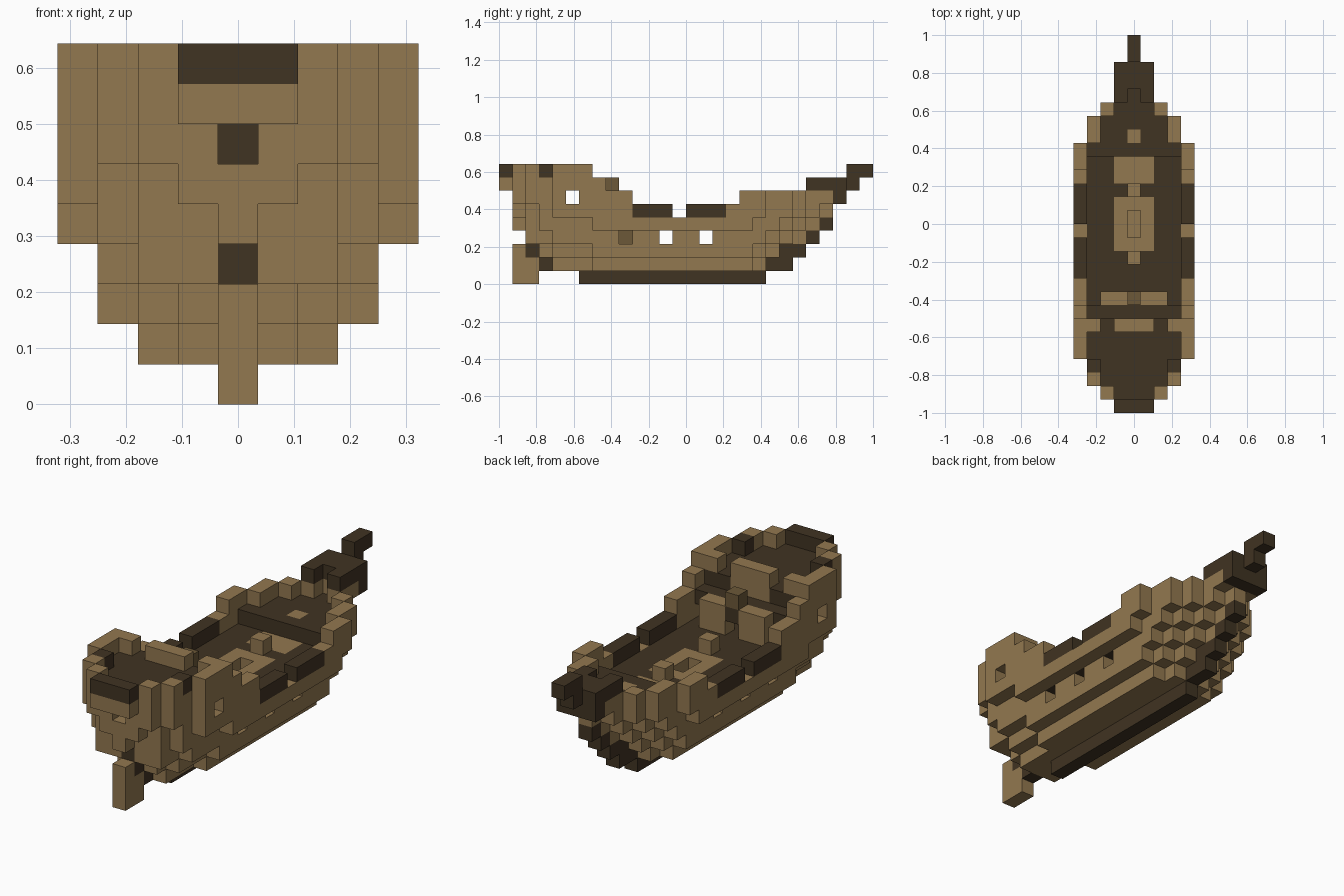
import bpy
import bmesh

if "Cube" in bpy.data.objects:
    bpy.data.objects.remove(bpy.data.objects["Cube"], do_unlink=True)

U = 2 / 28  # edge length of one block


def material(name, rgb):
    m = bpy.data.materials.new(name)
    m.use_nodes = True
    m.diffuse_color = (*rgb, 1)
    m.node_tree.nodes["Principled BSDF"].inputs["Base Color"].default_value = (*rgb, 1)
    return m


TAN = material("light_wood", (0.29, 0.188, 0.08))
DARK = material("dark_wood", (0.051, 0.033, 0.016))
MID = material("medium_wood", (0.15, 0.098, 0.04))

cells = {}  # block position -> part name


def fill(part, xs, j, k):
    """Fill blocks, mirrored in x; xs, j and k are inclusive ranges."""
    for x in range(xs[0], xs[1] + 1):
        for y in range(j[0], j[1] + 1):
            for z in range(k[0], k[1] + 1):
                cells[x, y, z] = cells[-x, y, z] = part


def cut(xs, j, k):
    for x in range(xs[0], xs[1] + 1):
        for y in range(j[0], j[1] + 1):
            for z in range(k[0], k[1] + 1):
                for side in (x, -x):
                    cells.pop((side, y, z), None)


# Hull outline: for each layer, the lengthwise span of each column out from the middle
upper = [(1, 24), (1, 24), (1, 22), (2, 21), (4, 19)]
outline = {
    1: [(4, 19), (4, 19), (7, 18)],
    2: [(3, 20), (3, 20), (4, 19), (7, 18)],
    3: [(2, 22), (2, 21), (2, 20), (4, 19)],
    4: [(1, 23), (2, 22), (2, 21), (3, 20), (7, 18)],
    5: [(1, 24), (1, 23), (2, 22), (3, 21), (4, 19)],
    6: upper, 7: upper, 8: upper,
}


def inside(x, y, z):
    spans = outline.get(z, [])
    return abs(x) < len(spans) and spans[abs(x)][0] <= y <= spans[abs(x)][1]


def is_shell(x, y, z):
    ring = [(x + 1, y, z), (x - 1, y, z), (x, y + 1, z), (x, y - 1, z), (x, y, z - 1)]
    return not all(inside(*c) for c in ring)


def walled(x, y, z):
    """Length of the bulwarks on each layer."""
    if z == 5:
        return y < 10 or y > 16
    if z == 6:
        return y < 10 or y > 17
    return y <= {7: 7, 8: 6}.get(z, 99)


# Hull shell and decks
for z in outline:
    for x in range(-4, 5):
        for y in range(28):
            if not inside(x, y, z):
                continue
            if is_shell(x, y, z):
                if walled(x, y, z):
                    cells[x, y, z] = "hull"
            elif z == 4:
                cells[x, y, z] = "main_deck"
            elif z == 5 and y >= 19:
                cells[x, y, z] = "fore_deck"
            elif z == 7 and y <= 6:
                cells[x, y, z] = "poop_deck"

# Stern: open rail, overhang, window and dark corner posts
cut((0, 1), (1, 1), (8, 8))
fill("poop_deck", (0, 1), (1, 1), (7, 7))
fill("stern_overhang", (0, 1), (0, 0), (7, 7))
fill("stern_rail", (0, 1), (0, 0), (8, 8))
fill("stern_rail", (3, 3), (3, 3), (8, 8))
cut((0, 0), (1, 1), (6, 6))
fill("stern_window", (0, 0), (2, 2), (6, 6))

# Cabin front with the rail above and the quarter deck before it
fill("cabin_wall", (0, 3), (6, 6), (5, 6))
fill("cabin_rail", (0, 1), (6, 6), (7, 8))
fill("cabin_rail", (3, 3), (6, 6), (8, 8))
fill("quarter_deck", (0, 3), (7, 7), (6, 6))
fill("quarter_deck", (0, 0), (8, 8), (6, 6))
fill("quarter_wall", (1, 2), (8, 8), (5, 6))
fill("wheel", (0, 0), (8, 8), (7, 7))

# Midship rails
for span in ((10, 12), (14, 16)):
    fill("side_rail", (4, 4), span, (5, 5))

# Hatches and posts
fill("hatch", (0, 1), (12, 15), (4, 4))
cut((0, 0), (13, 14), (4, 4))
fill("hatch", (0, 1), (17, 18), (4, 4))
fill("hatch", (0, 0), (20, 20), (5, 5))
for j in (11, 16):
    fill("deck_post", (0, 0), (j, j), (5, 5))

# Side ports
for j in (9, 12, 15):
    cut((3, 3), (j, j), (3, 3))
cut((4, 4), (5, 5), (6, 6))
fill("hold_crate", (0, 0), (9, 9), (3, 3))

# Keel, stem and stern post
for j, k in (((6, 19), 0), ((20, 21), 1), ((21, 22), 2), ((23, 23), 3),
             ((24, 24), 4), ((3, 3), 1), ((2, 2), 2), ((2, 2), 3)):
    fill("keel", (0, 0), j, (k, k))

# Rudder
fill("rudder", (0, 0), (1, 2), (0, 1))
fill("rudder", (0, 0), (1, 1), (2, 2))

# Beak and bowsprit
fill("beak", (0, 1), (23, 25), (7, 7))
cut((0, 0), (23, 23), (7, 7))
fill("beak", (0, 1), (25, 25), (6, 6))
fill("bowsprit", (0, 0), (26, 26), (7, 7))
fill("bowsprit", (0, 0), (26, 27), (8, 8))

dark_parts = {"main_deck", "fore_deck", "poop_deck", "quarter_deck", "stern_rail",
              "stern_window", "side_rail", "keel", "beak", "bowsprit"}
mid_parts = {"wheel", "hold_crate"}


def build(part):
    """Make one object from the exposed block faces of a part."""
    bm = bmesh.new()
    verts = {}

    def vert(p):
        if p not in verts:
            verts[p] = bm.verts.new(((p[0] - 0.5) * U, (p[1] - 14) * U, p[2] * U))
        return verts[p]

    for c in [c for c, name in cells.items() if name == part]:
        for axis in range(3):
            for side in (0, 1):
                n = list(c)
                n[axis] += 2 * side - 1
                if tuple(n) in cells:
                    continue
                a, b = (axis + 1) % 3, (axis + 2) % 3
                corners = []
                for da, db in ((0, 0), (1, 0), (1, 1), (0, 1)):
                    p = list(c)
                    p[axis] += side
                    p[a] += da
                    p[b] += db
                    corners.append(vert(tuple(p)))
                bm.faces.new(corners if side else corners[::-1])
    mesh = bpy.data.meshes.new(part)
    bm.to_mesh(mesh)
    bm.free()
    mesh.materials.append(DARK if part in dark_parts else MID if part in mid_parts else TAN)
    bpy.context.collection.objects.link(bpy.data.objects.new(part, mesh))


for part in sorted(set(cells.values())):
    build(part)
